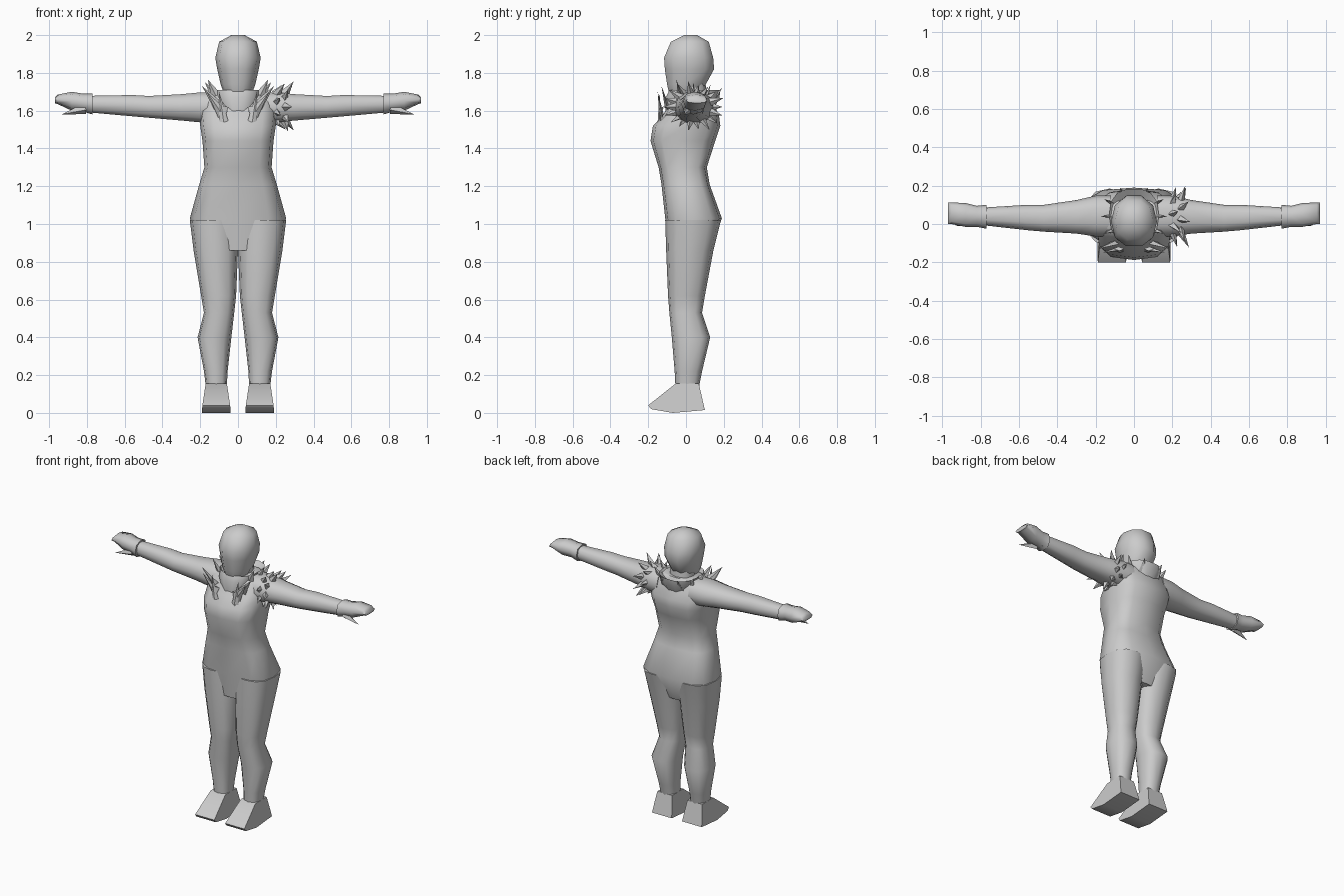
import bpy, bmesh, math, random
from mathutils import Vector

random.seed(4)
grey = bpy.data.materials.new("plain grey")
grey.diffuse_color = (0.6, 0.6, 0.6, 1)


def finish(name, bm, mirror=False, smooth=60):
    bmesh.ops.recalc_face_normals(bm, faces=bm.faces)
    me = bpy.data.meshes.new(name)
    bm.to_mesh(me)
    bm.free()
    ob = bpy.data.objects.new(name, me)
    bpy.context.collection.objects.link(ob)
    me.materials.append(grey)
    if mirror:
        ob.modifiers.new("mirror", 'MIRROR')
    if smooth:
        bpy.ops.object.select_all(action='DESELECT')
        ob.select_set(True)
        bpy.context.view_layer.objects.active = ob
        bpy.ops.object.shade_smooth_by_angle(angle=math.radians(smooth))
    return ob


def loft(name, rows, along='z', n=12, e=0.8, mirror=False, caps=True):
    """Rows are (station, a min, a max, b min, b max); a,b = x,y or y,z."""
    bm = bmesh.new()
    rings = []
    for t, a0, a1, b0, b1 in rows:
        ring = []
        for i in range(n):
            c, s = math.cos(2 * math.pi * i / n), math.sin(2 * math.pi * i / n)
            a = (a0 + a1) / 2 + (a1 - a0) / 2 * math.copysign(abs(c) ** e, c)
            b = (b0 + b1) / 2 + (b1 - b0) / 2 * math.copysign(abs(s) ** e, s)
            ring.append(bm.verts.new((a, b, t) if along == 'z' else (t, a, b)))
        rings.append(ring)
    for r, q in zip(rings, rings[1:]):
        for i in range(n):
            j = (i + 1) % n
            bm.faces.new((r[i], r[j], q[j], q[i]))
    if caps:
        bm.faces.new(rings[0])
        bm.faces.new(rings[-1])
    return finish(name, bm, mirror)


def spike(bm, base, tip, w, flat=0.4):
    """Four-sided pointed blade from base to tip."""
    base, tip = Vector(base), Vector(tip)
    d = (tip - base).normalized()
    u = d.cross(Vector((0, 1, 0.3)) if abs(d.y) < 0.8 else Vector((1, 0, 0))).normalized()
    v = d.cross(u)
    ring = [bm.verts.new(base + p) for p in (u * w, v * w * flat, -u * w, -v * w * flat)]
    top = bm.verts.new(tip)
    for i in range(4):
        bm.faces.new((ring[i], ring[(i + 1) % 4], top))
    bm.faces.new(ring)


# Torso, boxy at the chest and full at the hips
loft("torso", [
    (0.86, -0.20, 0.20, -0.09, 0.125),
    (1.03, -0.255, 0.255, -0.11, 0.19),
    (1.21, -0.205, 0.205, -0.13, 0.125),
    (1.30, -0.178, 0.178, -0.145, 0.11),
    (1.44, -0.188, 0.188, -0.188, 0.155),
    (1.52, -0.20, 0.20, -0.175, 0.182),
    (1.57, -0.205, 0.205, -0.125, 0.175),
    (1.66, -0.20, 0.20, -0.075, 0.14),
    (1.70, -0.13, 0.13, -0.04, 0.12)], e=0.65)

# Legs
loft("legs", [
    (0.12, 0.06, 0.168, -0.055, 0.065),
    (0.22, 0.055, 0.18, -0.06, 0.085),
    (0.40, 0.035, 0.214, -0.075, 0.128),
    (0.53, 0.02, 0.18, -0.088, 0.085),
    (0.62, 0.01, 0.195, -0.095, 0.10),
    (0.86, 0.0, 0.235, -0.105, 0.145),
    (1.02, 0.0, 0.255, -0.11, 0.185)], mirror=True)

# Feet: side outline extruded across, wider at the sole
bm = bmesh.new()
outline = [(-0.055, 0.155), (-0.20, 0.04), (-0.185, 0.02), (-0.07, 0.0),
           (0.10, 0.015), (0.085, 0.08), (0.068, 0.155)]
sides = []
for side in (-1, 1):
    sides.append([bm.verts.new((0.115 + side * (0.075 - 0.15 * max(0, z - 0.03)), y, z))
                  for y, z in outline])
n = len(outline)
for i in range(n):
    j = (i + 1) % n
    bm.faces.new((sides[0][i], sides[0][j], sides[1][j], sides[1][i]))
bm.faces.new(sides[0])
bm.faces.new(sides[1])
finish("feet", bm, mirror=True, smooth=50)

# Arms, tapering out to the wrists
loft("arms", [
    (0.12, -0.065, 0.15, 1.53, 1.70),
    (0.20, -0.065, 0.148, 1.535, 1.70),
    (0.30, -0.05, 0.125, 1.545, 1.69),
    (0.47, -0.04, 0.10, 1.56, 1.68),
    (0.56, -0.032, 0.10, 1.568, 1.685),
    (0.80, -0.005, 0.085, 1.59, 1.68)], along='x', n=10, mirror=True)

# Hands with a broad flat fingertip edge and a flared cuff
loft("hands", [
    (0.77, -0.025, 0.10, 1.58, 1.69),
    (0.82, -0.015, 0.095, 1.595, 1.69),
    (0.88, -0.015, 0.11, 1.60, 1.70),
    (0.955, 0.0, 0.112, 1.635, 1.685),
    (0.97, 0.0, 0.112, 1.64, 1.668)], along='x', n=8, mirror=True)
bm = bmesh.new()
spike(bm, (0.81, 0.01, 1.61), (0.935, -0.01, 1.58), 0.03, 0.8)
finish("thumbs", bm, mirror=True)

# Neck and head
loft("neck", [(1.58, -0.09, 0.09, -0.05, 0.12),
              (1.78, -0.075, 0.075, -0.04, 0.10)], n=8)
loft("head", [
    (1.65, -0.045, 0.045, -0.075, 0.02),
    (1.68, -0.07, 0.07, -0.09, 0.06),
    (1.74, -0.092, 0.092, -0.105, 0.11),
    (1.82, -0.11, 0.11, -0.118, 0.155),
    (1.88, -0.12, 0.12, -0.122, 0.15),
    (1.965, -0.10, 0.10, -0.085, 0.125),
    (2.0, -0.035, 0.035, -0.01, 0.06)], n=10, e=0.9)

# Collar band with pointed blades round the neck
loft("collar_band", [
    (1.59, -0.085, 0.085, -0.11, 0.14),
    (1.67, -0.125, 0.125, -0.11, 0.18),
    (1.71, -0.13, 0.13, -0.09, 0.185),
    (1.67, -0.09, 0.09, -0.07, 0.13)], n=14, caps=False)
bm = bmesh.new()
for base, tip, w in [
        ((0.075, -0.14, 1.54), (0.10, -0.14, 1.70), 0.025),
        ((0.08, -0.13, 1.58), (0.165, -0.15, 1.70), 0.03),
        ((0.10, -0.10, 1.62), (0.19, -0.13, 1.73), 0.03),
        ((0.10, -0.03, 1.65), (0.16, -0.05, 1.765), 0.035),
        ((0.10, 0.04, 1.65), (0.175, 0.04, 1.75), 0.035),
        ((0.10, 0.10, 1.65), (0.155, 0.13, 1.74), 0.035),
        ((0.05, 0.14, 1.65), (0.07, 0.19, 1.72), 0.035),
        ((0.08, -0.13, 1.62), (0.08, -0.15, 1.535), 0.03)]:
    spike(bm, base, tip, w)
finish("collar_blades", bm, mirror=True, smooth=30)

# Thorns scattered round one shoulder
bm = bmesh.new()
for row, x in enumerate((0.20, 0.245)):
    for k in range(9):
        a = 2 * math.pi * (k + 0.5 * row) / 9
        y, z = math.cos(a), math.sin(a)
        r = 0.145 + random.uniform(-0.01, 0.02)
        spike(bm, (x, 0.04 + 0.085 * y, 1.62 + 0.07 * z),
              (x + 0.035 + random.uniform(-0.02, 0.02), 0.04 + (r + 0.01) * y, 1.62 + (r - 0.02) * z),
              0.025, 0.8)
finish("shoulder_thorns", bm, smooth=30)
